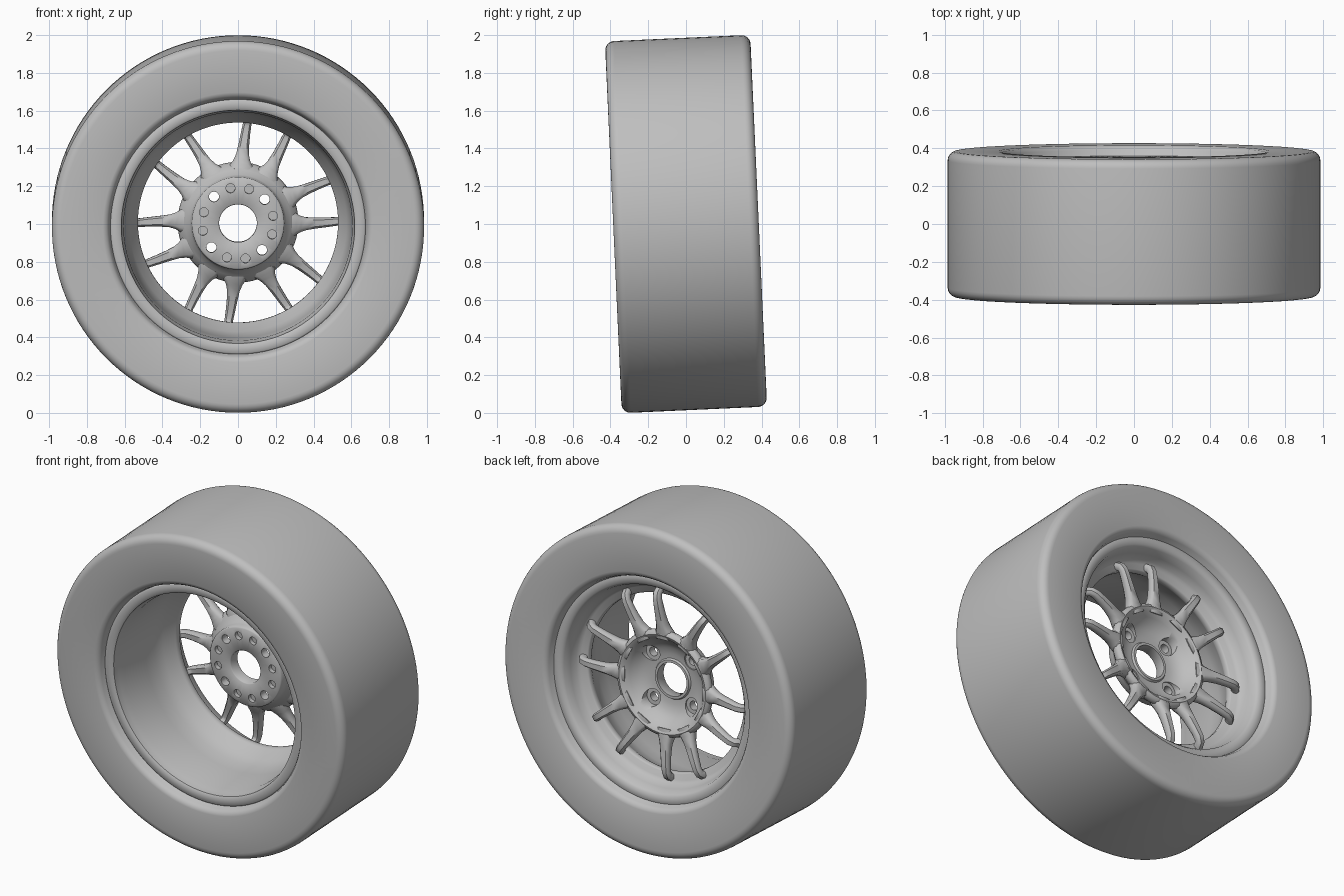
import bpy, bmesh, math
from math import sin, cos, radians, pi

cube = bpy.data.objects.get("Cube")
if cube:
    bpy.data.objects.remove(cube, do_unlink=True)

# Single plain grey material
grey = bpy.data.materials.new("plain_grey")
grey.use_nodes = True
colour = (0.52, 0.52, 0.52, 1)
grey.diffuse_color = colour
grey.node_tree.nodes["Principled BSDF"].inputs["Base Color"].default_value = colour


def make_object(name, bm):
    bmesh.ops.recalc_face_normals(bm, faces=bm.faces[:])
    mesh = bpy.data.meshes.new(name)
    bm.to_mesh(mesh)
    bm.free()
    mesh.materials.append(grey)
    obj = bpy.data.objects.new(name, mesh)
    bpy.context.collection.objects.link(obj)
    return obj


def bridge(bm, a, b):
    n = len(a)
    for i in range(n):
        j = (i + 1) % n
        bm.faces.new((a[i], a[j], b[j], b[i]))


def lathe(name, profile, steps):
    """Revolve a closed (radius, y) profile round the y axis."""
    bm = bmesh.new()
    rings = []
    for k in range(steps):
        a = 2 * pi * k / steps
        rings.append([bm.verts.new((r * cos(a), y, r * sin(a))) for r, y in profile])
    for k in range(steps):
        bridge(bm, rings[k], rings[(k + 1) % steps])
    return make_object(name, bm)


def cylinders(name, items):
    """Cutter cylinders along y: (angle in degrees, radius, y start, y end)."""
    bm = bmesh.new()
    for angle, radius, y0, y1 in items:
        cx, cz = 0.19 * cos(radians(angle)), 0.19 * sin(radians(angle))
        rings = [[bm.verts.new((cx + radius * cos(k * pi / 12), y, cz + radius * sin(k * pi / 12)))
                  for k in range(24)] for y in (y0, y1)]
        bridge(bm, *rings)
        for ring in rings:
            bm.faces.new(ring)
    obj = make_object(name, bm)
    obj.hide_render = True
    return obj


def cut(target, cutter):
    mod = target.modifiers.new("cut", "BOOLEAN")
    mod.operation = "DIFFERENCE"
    mod.solver = "EXACT"
    mod.object = cutter
    graph = bpy.context.evaluated_depsgraph_get()
    mesh = bpy.data.meshes.new_from_object(target.evaluated_get(graph))
    target.modifiers.clear()
    target.data = mesh
    bpy.data.objects.remove(cutter, do_unlink=True)


# Tyre: flat sidewalls, rounded shoulders, sidewall rolling in to the rim
half = [(0.66, -0.31), (0.675, -0.33), (0.683, -0.36), (0.695, -0.378), (0.715, -0.385)]
half += [(0.937 + 0.048 * cos(radians(a)), -0.337 + 0.048 * sin(radians(a)))
         for a in range(-90, 1, 15)]
tyre = lathe("tyre", half + [(r, -y) for r, y in reversed(half)], 128)

# Rim: front lip, deep barrel, tapering spoke seat, dished rear lip
rim = lathe("rim", [
    (0.68, -0.30), (0.676, -0.33), (0.668, -0.336), (0.63, -0.336), (0.618, -0.328),
    (0.614, -0.29), (0.605, -0.26), (0.60, -0.05), (0.592, 0.03), (0.575, 0.09),
    (0.535, 0.155), (0.53, 0.165), (0.53, 0.19), (0.537, 0.198), (0.57, 0.205),
    (0.59, 0.225), (0.602, 0.265), (0.615, 0.31), (0.63, 0.325), (0.668, 0.33),
    (0.676, 0.325), (0.68, 0.30)], 128)

# Hub: mounting flange at the front, open bowl at the back
hub = lathe("hub", [
    (0.1, 0.075), (0.105, 0.07), (0.238, 0.07), (0.245, 0.077), (0.247, 0.105),
    (0.255, 0.125), (0.28, 0.148), (0.312, 0.182), (0.32, 0.205), (0.312, 0.225),
    (0.295, 0.232), (0.275, 0.222), (0.25, 0.19), (0.225, 0.16), (0.19, 0.138),
    (0.15, 0.128), (0.122, 0.126), (0.115, 0.138), (0.1, 0.138)], 96)

# Four through holes with rear pockets, eight blind holes between them
lugs = [42 + 90 * k for k in range(4)]
holes = [(a, 0.027, 0.0, 0.3) for a in lugs]
holes += [(a + d, 0.024, 0.0, 0.095) for a in lugs for d in (30, 60)]
cut(hub, cylinders("hole_cutter", holes))
cut(hub, cylinders("pocket_cutter", [(a, 0.05, 0.12, 0.4) for a in lugs]))

# Spokes: six pairs that flare at the hub and hook forward into the rim
path = [(0.275, 0.188, 0.135, 0.07), (0.30, 0.195, 0.118, 0.07), (0.325, 0.203, 0.088, 0.066),
        (0.36, 0.212, 0.067, 0.06), (0.41, 0.222, 0.057, 0.054), (0.47, 0.231, 0.05, 0.05),
        (0.515, 0.235, 0.046, 0.048), (0.54, 0.228, 0.044, 0.046), (0.555, 0.208, 0.044, 0.044),
        (0.56, 0.175, 0.044, 0.044)]
section = [(0.5, 0.25), (0.3, 0.5), (-0.3, 0.5), (-0.5, 0.25),
           (-0.5, -0.25), (-0.3, -0.5), (0.3, -0.5), (0.5, -0.25)]
bm = bmesh.new()
for k in range(6):
    for side in (-1, 1):
        rings = []
        for i, (r, y, width, depth) in enumerate(path):
            before, after = path[max(i - 1, 0)], path[min(i + 1, len(path) - 1)]
            tilt = math.atan2(after[1] - before[1], after[0] - before[0])
            t = (r - path[0][0]) / (path[-1][0] - path[0][0])
            a = radians(12.5 + 60 * k + side * (14.5 - 2.7 * t))
            ring = []
            for u, v in section:
                rad = r - v * depth * sin(tilt)
                across = u * width
                ring.append(bm.verts.new((rad * cos(a) - across * sin(a),
                                          y + v * depth * cos(tilt),
                                          rad * sin(a) + across * cos(a))))
            rings.append(ring)
        for lower, upper in zip(rings, rings[1:]):
            bridge(bm, lower, upper)
        bm.faces.new(rings[0])
        bm.faces.new(rings[-1])
spokes = make_object("spokes", bm)

# Smooth shading, then lean the whole wheel forward and stand it on the floor
for obj in bpy.context.view_layer.objects:
    obj.select_set(False)
for obj in (tyre, rim, hub, spokes):
    obj.rotation_euler = (radians(2.6), 0, 0)
    obj.location = (0, 0, 1)
    obj.select_set(True)
bpy.context.view_layer.objects.active = tyre
bpy.ops.object.shade_smooth_by_angle(angle=radians(48))
